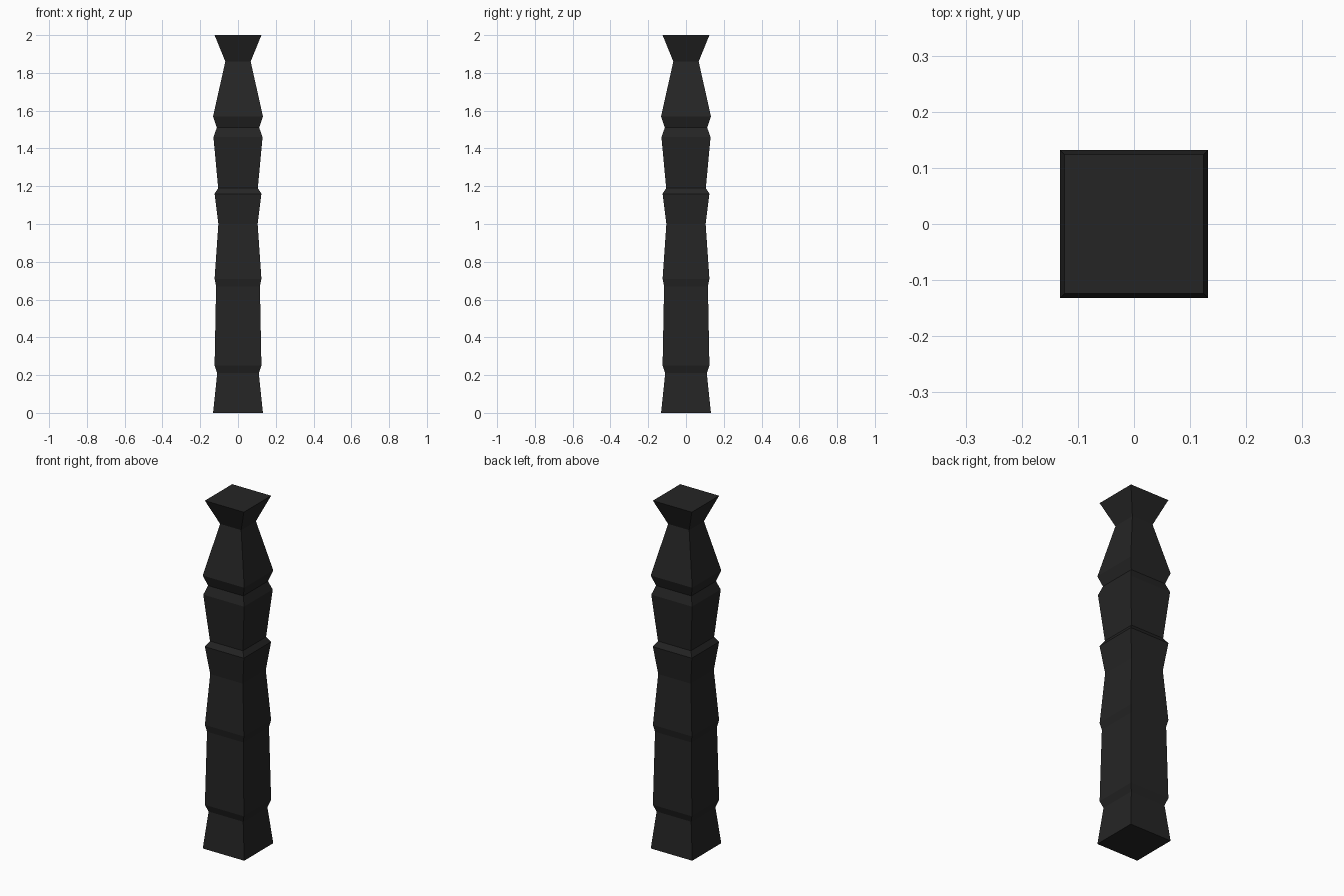
import bpy
import bmesh

cube = bpy.data.objects.get("Cube")
if cube:
    bpy.data.objects.remove(cube, do_unlink=True)

# Near-black paint
paint = bpy.data.materials.new("charcoal_black")
paint.use_nodes = True
color = (0.018, 0.018, 0.018, 1)
paint.diffuse_color = color
paint.node_tree.nodes["Principled BSDF"].inputs["Base Color"].default_value = color

# Post profile: (height, half width), from foot to flared cap
profile = [
    (0, 0.132), (0.21, 0.11),                     # foot
    (0.25, 0.124), (0.67, 0.116),                 # lower shaft
    (0.71, 0.124), (1.0, 0.104), (1.16, 0.124),   # middle shaft
    (1.19, 0.105), (1.46, 0.13),                  # upper shaft
    (1.51, 0.112), (1.57, 0.132),                 # collar
    (1.86, 0.067), (2, 0.124),                    # neck and cap
]


def square_ring(bm, z, r):
    return [bm.verts.new((sx * r, sy * r, z))
            for sx, sy in ((-1, -1), (1, -1), (1, 1), (-1, 1))]


# Square rings joined into one closed, flat-faced post
bm = bmesh.new()
rings = [square_ring(bm, z, r) for z, r in profile]
for low, high in zip(rings, rings[1:]):
    for i in range(4):
        j = (i + 1) % 4
        bm.faces.new((low[i], low[j], high[j], high[i]))
bm.faces.new(rings[0][::-1])
bm.faces.new(rings[-1])
bmesh.ops.recalc_face_normals(bm, faces=bm.faces)

mesh = bpy.data.meshes.new("carved_post")
bm.to_mesh(mesh)
bm.free()
mesh.materials.append(paint)
post = bpy.data.objects.new("carved_post", mesh)
bpy.context.collection.objects.link(post)
